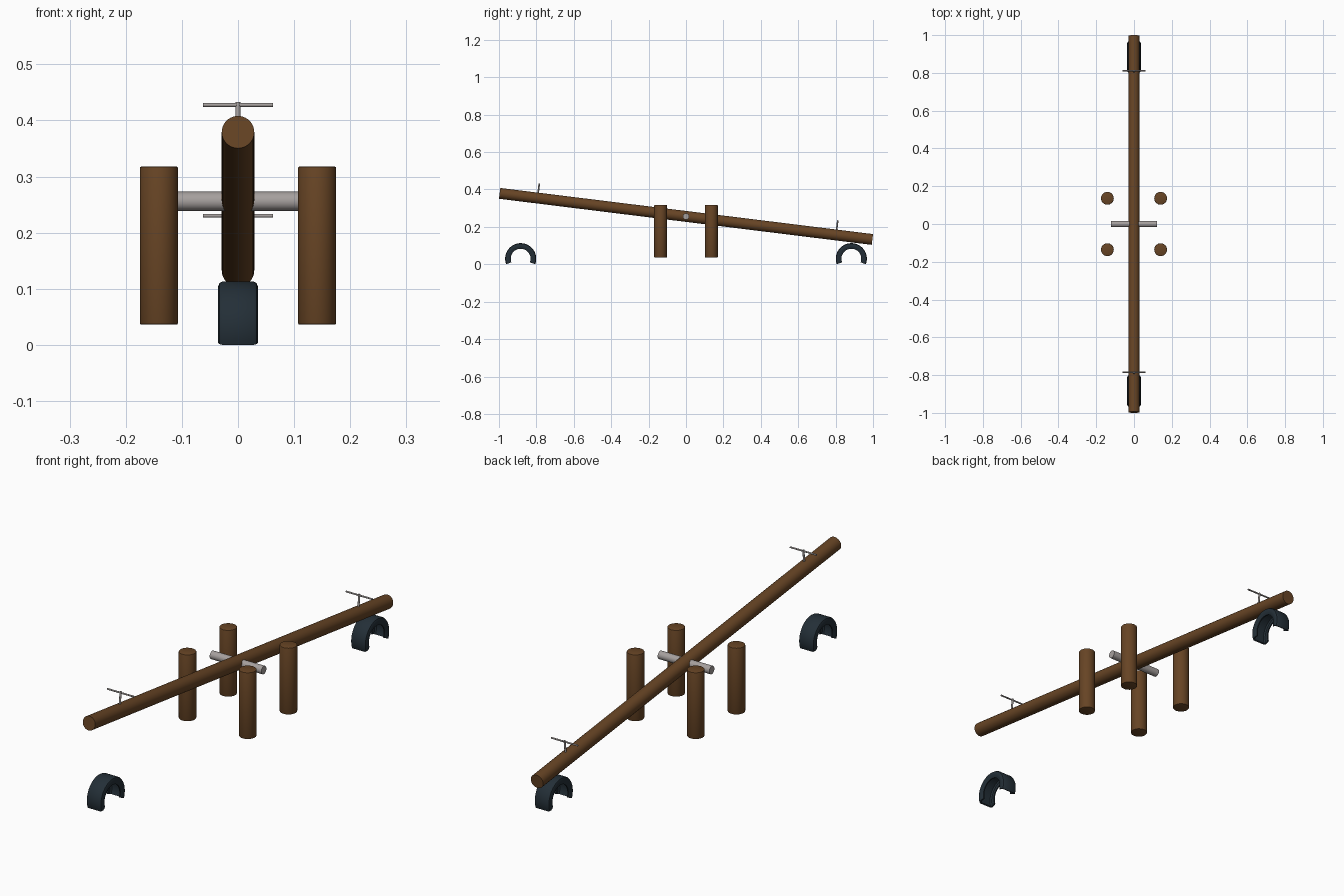
import bpy, bmesh, math
from mathutils import Vector, Matrix

if "Cube" in bpy.data.objects:
    bpy.data.objects.remove(bpy.data.objects["Cube"])

def material(name, rgb):
    m = bpy.data.materials.new(name)
    m.diffuse_color = (*rgb, 1)
    m.use_nodes = True
    m.node_tree.nodes["Principled BSDF"].inputs["Base Color"].default_value = m.diffuse_color
    return m

WOOD = material("brown wood", (0.135, 0.058, 0.018))
STEEL = material("grey steel", (0.38, 0.35, 0.34))
RUBBER = material("dark rubber", (0.017, 0.028, 0.038))

def smooth(ob):
    bpy.ops.object.select_all(action='DESELECT')
    ob.select_set(True)
    bpy.context.view_layer.objects.active = ob
    bpy.ops.object.shade_smooth_by_angle(angle=math.radians(35))

def finish(bm, name, mat):
    bmesh.ops.recalc_face_normals(bm, faces=bm.faces)
    me = bpy.data.meshes.new(name)
    bm.to_mesh(me)
    bm.free()
    me.materials.append(mat)
    ob = bpy.data.objects.new(name, me)
    bpy.context.collection.objects.link(ob)
    smooth(ob)
    return ob

def rod(name, a, b, r, mat, sides=32, bevel=0):
    """Cylinder between two points, with optional rounded rims."""
    a, b = Vector(a), Vector(b)
    d = b - a
    M = Matrix.Translation((a + b) / 2) @ d.to_track_quat('Z', 'Y').to_matrix().to_4x4()
    bm = bmesh.new()
    bmesh.ops.create_cone(bm, cap_ends=True, segments=sides, radius1=r, radius2=r,
                          depth=d.length, matrix=M)
    if bevel:
        caps = {f for f in bm.faces if len(f.verts) > 4}
        rims = [e for e in bm.edges if any(f in caps for f in e.link_faces)]
        bmesh.ops.bevel(bm, geom=rims, offset=bevel, segments=2, affect='EDGES', profile=0.5)
    return finish(bm, name, mat)

# Frame of the tilted beam: s runs along it, h is height above its axis
TILT = math.radians(7.05)
PIVOT = Vector((0, 0, 0.256))

def on_beam(x, s, h):
    return PIVOT + Vector((x, s * math.cos(TILT) + h * math.sin(TILT),
                           -s * math.sin(TILT) + h * math.cos(TILT)))

# Beam and axle
rod("beam", on_beam(0, -1.004, 0), on_beam(0, 1.004, 0), 0.029, WOOD, 40)
rod("axle", (-0.121, 0, 0.256), (0.121, 0, 0.256), 0.017, STEEL)

# Four posts
for x in (-0.141, 0.141):
    for y in (-0.136, 0.136):
        rod("post", (x, y, 0.036), (x, y, 0.318), 0.034, WOOD, 32, 0.003)

# T-shaped handles
for s in (-0.8, 0.808):
    rod("handle_stem", on_beam(0, s, 0.02), on_beam(0, s, 0.079), 0.0042, STEEL, 16)
    rod("handle_bar", on_beam(-0.062, s, 0.074), on_beam(0.062, s, 0.074), 0.0034, STEEL, 16)

# Half-buried tyres: hollow channel profile (x, radius) swept round an arc
half = [(0.028, 0.083), (0.033, 0.080), (0.036, 0.073), (0.035, 0.062), (0.031, 0.053),
        (0.026, 0.053), (0.030, 0.063), (0.030, 0.072), (0.025, 0.077)]
outer, inner = half[:5], half[5:]
profile = ([(-x, r) for x, r in reversed(outer)] + outer + inner
           + [(-x, r) for x, r in reversed(inner)])
START, STEPS = math.radians(-21), 36
for y in (-0.884, 0.884):
    bm = bmesh.new()
    rings = []
    for i in range(STEPS + 1):
        t = START + (math.pi - 2 * START) * i / STEPS
        rings.append([bm.verts.new((x, y + r * math.cos(t), 0.03 + r * math.sin(t)))
                      for x, r in profile])
    n = len(profile)
    for p, q in zip(rings, rings[1:]):
        for j in range(n):
            k = (j + 1) % n
            bm.faces.new((p[j], p[k], q[k], q[j]))
    bm.faces.new(rings[0])
    bm.faces.new(rings[-1])
    finish(bm, "half_tyre", RUBBER)
